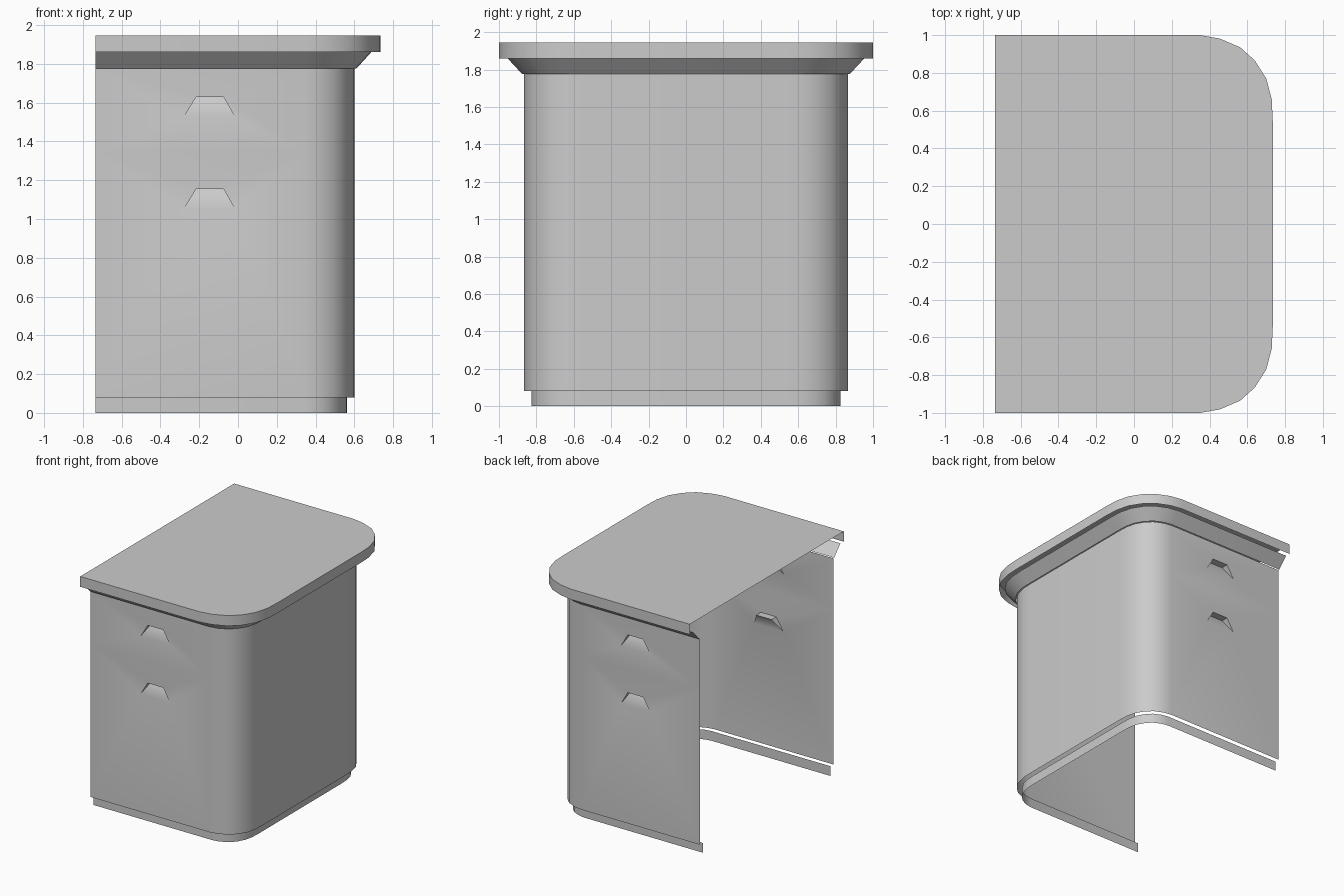
import bpy, bmesh
from math import radians

if "Cube" in bpy.data.objects:
    bpy.data.objects.remove(bpy.data.objects["Cube"])

BACK, CX, CY = -0.735, 0.35, 0.54      # open rear edge and start of the rounded corners
# corner curve as fractions of its x and y radius
CORNER = [(0, 1), (.27, .96), (.55, .86), (.75, .71), (.91, .5), (.985, .26), (1, 0)]


def outline(x, y):
    """U-shaped path, open at the rear, reaching out to x and +/-y."""
    c = [(CX + (x - CX) * u, CY + (y - CY) * v) for u, v in CORNER]
    half = [(BACK, y)] + c
    return [(px, -py) for px, py in half] + half[::-1]


def loft(bm, rings, skip_sides=False):
    """Join (x, y, z) outlines listed from low to high."""
    rows = [[bm.verts.new((px, py, z)) for px, py in outline(x, y)] for x, y, z in rings]
    last = len(rows[0]) - 2
    for lo, hi in zip(rows, rows[1:]):
        for i in range(last + 1):
            if skip_sides and i in (0, last):
                continue
            bm.faces.new((lo[i], lo[i + 1], hi[i + 1], hi[i]))
    return rows


def finish(bm, name):
    bmesh.ops.remove_doubles(bm, verts=bm.verts, dist=1e-4)
    me = bpy.data.meshes.new(name)
    bm.to_mesh(me)
    bm.free()
    ob = bpy.data.objects.new(name, me)
    bpy.context.collection.objects.link(ob)
    bpy.ops.object.select_all(action='DESELECT')
    ob.select_set(True)
    bpy.context.view_layer.objects.active = ob
    bpy.ops.object.shade_smooth_by_angle(angle=radians(30))
    return ob


def vent_panel(bm, side, y, z0, z1, vz, depth=0.06):
    """Flat side panel with one recessed trapezoid vent whose top is at vz."""
    def v(x, z, inset=0):
        return bm.verts.new((x, side * (y - inset), z))

    def face(*vs):
        bm.faces.new(vs if side < 0 else vs[::-1])

    outer = [v(BACK, z0), v(CX, z0), v(CX, z1), v(BACK, z1)]
    bl, br, tr, tl = hole = [v(-.28, vz - .105), v(-.015, vz - .105), v(-.075, vz), v(-.215, vz)]
    for i in range(4):
        j = (i + 1) % 4
        face(outer[i], outer[j], hole[j], hole[i])
    il, ir = v(-.215, vz, depth), v(-.075, vz, depth)
    face(bl, br, ir, il)      # sloping back
    face(il, ir, tr, tl)      # overhang
    face(bl, il, tl)
    face(br, tr, ir)


# counter top with hanging lip
bm = bmesh.new()
rows = loft(bm, [(.735, 1, 1.86), (.735, 1, 1.945)])
bm.faces.new(rows[1])
finish(bm, "counter_top")

# flared moulding below the top
bm = bmesh.new()
loft(bm, [(.61, .875, 1.775), (.69, .957, 1.863)])
finish(bm, "flared_moulding")

# main wall with two vents on each side
bm = bmesh.new()
levels = [.08, 1.35, 1.775]
loft(bm, [(.602, .865, z) for z in levels], skip_sides=True)
for side in (-1, 1):
    vent_panel(bm, side, .865, levels[0], levels[1], 1.155)
    vent_panel(bm, side, .865, levels[1], levels[2], 1.63)
finish(bm, "cabinet_wall")

# inset plinth
bm = bmesh.new()
loft(bm, [(.562, .827, 0), (.562, .827, .08)])
finish(bm, "plinth")
